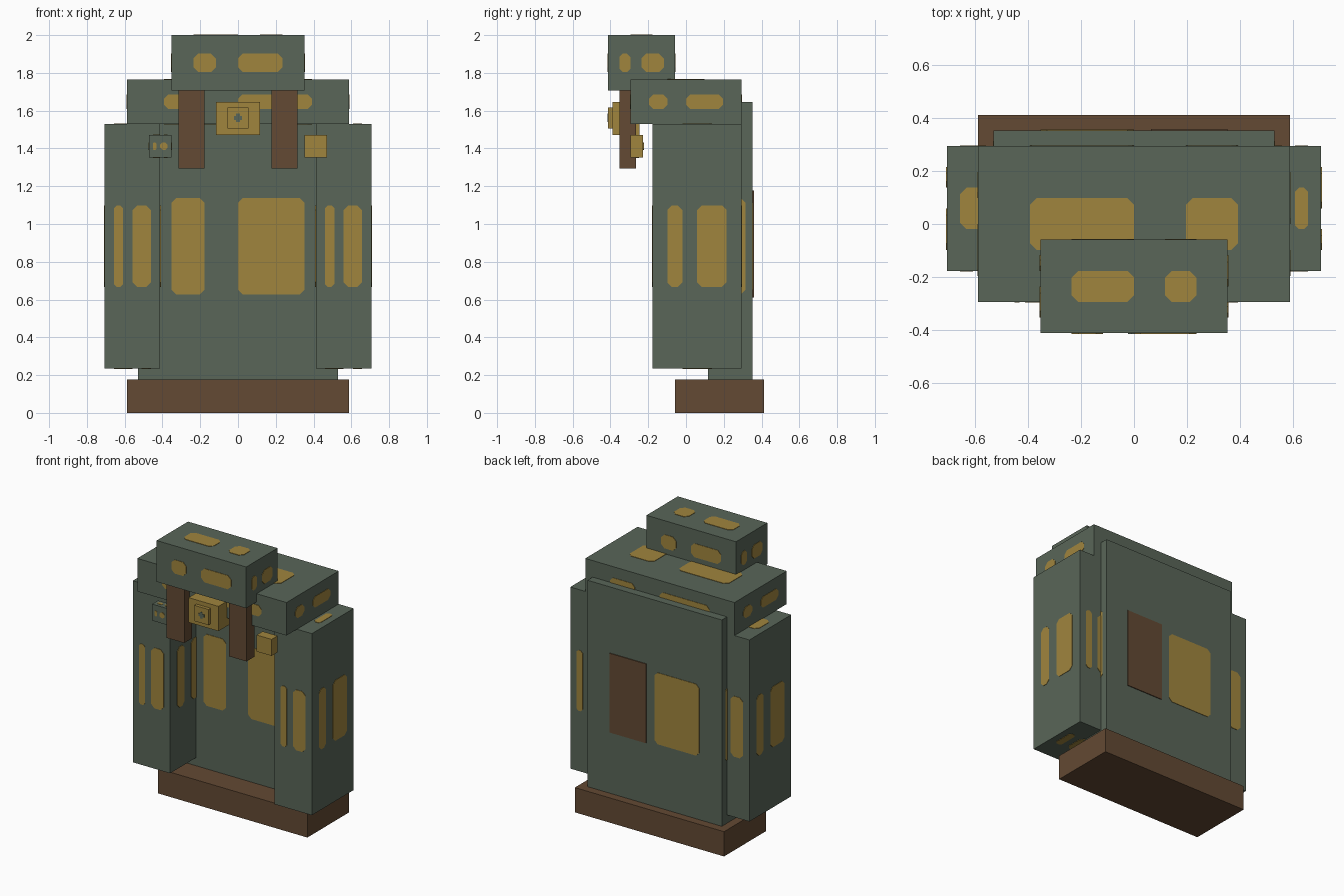
import bpy, bmesh
from mathutils import Vector

cube = bpy.data.objects.get("Cube")
if cube:
    bpy.data.objects.remove(cube, do_unlink=True)


def material(name, rgb):
    m = bpy.data.materials.new(name)
    m.use_nodes = True
    m.diffuse_color = (*rgb, 1)
    m.node_tree.nodes["Principled BSDF"].inputs["Base Color"].default_value = (*rgb, 1)
    return m


GREEN = material("moss_green", (0.100, 0.133, 0.098))
OCHRE = material("ochre_yellow", (0.352, 0.235, 0.048))
BROWN = material("dark_brown", (0.125, 0.067, 0.033))
U = 2 / 34  # modelling unit: the whole model is 34 units tall
LIFT = 0.003  # thickness of painted patches


def add_plate(bm, centre, right, up, normal, w, h):
    """Thin plate with cut corners, lying on a face."""
    c = min(0.025, 0.3 * min(w, h))
    a, b = w / 2, h / 2
    outline = [(a - c, -b), (a, c - b), (a, b - c), (a - c, b),
               (c - a, b), (-a, b - c), (-a, c - b), (c - a, -b)]
    base = [centre + right * x + up * y for x, y in outline]
    low = [bm.verts.new(p) for p in base]
    top = [bm.verts.new(p + normal * LIFT) for p in base]
    faces = [bm.faces.new(top)]
    for i in range(8):
        j = (i + 1) % 8
        faces.append(bm.faces.new((low[i], low[j], top[j], top[i])))
    for f in faces:
        f.material_index = 1


# Outward normal, rightward and upward direction of each side of a box
SIDES = [((0, -1, 0), (1, 0, 0), (0, 0, 1)), ((0, 1, 0), (-1, 0, 0), (0, 0, 1)),
         ((1, 0, 0), (0, 1, 0), (0, 0, 1)), ((-1, 0, 0), (0, -1, 0), (0, 0, 1)),
         ((0, 0, 1), (-1, 0, 0), (0, -1, 0)), ((0, 0, -1), (-1, 0, 0), (0, 1, 0))]


def box(name, xs, ys, zs, mat, patches=False):
    """Box from ranges in units; each side may carry a narrow and a wide patch."""
    lo = Vector((xs[0], ys[0], zs[0])) * U
    hi = Vector((xs[1], ys[1], zs[1])) * U
    mid, size = (lo + hi) / 2, hi - lo
    bm = bmesh.new()
    bmesh.ops.create_cube(bm, size=1)
    bmesh.ops.scale(bm, vec=size, verts=bm.verts)
    bmesh.ops.translate(bm, vec=mid, verts=bm.verts)
    if patches:
        for n, r, u in SIDES:
            n, r, u = Vector(n), Vector(r), Vector(u)
            w, h, d = (abs(v.dot(size)) for v in (r, u, n))
            face = mid + n * d / 2
            add_plate(bm, face - r * w / 4, r, u, n, w / 6, h / 3)
            add_plate(bm, face + r * w / 6, r, u, n, w / 3, h / 3)
    mesh = bpy.data.meshes.new(name)
    bm.to_mesh(mesh)
    bm.free()
    mesh.materials.append(mat)
    mesh.materials.append(OCHRE)
    ob = bpy.data.objects.new(name, mesh)
    bpy.context.collection.objects.link(ob)
    return ob


# Body
box("base", (-10, 10), (-1, 7), (0, 3), BROWN)
box("back_panel", (-9, 9), (2, 6), (2, 28), GREEN, True)
box("left_pillar", (7, 12), (-3, 5), (4, 26), GREEN, True)
box("right_pillar", (-12, -7), (-3, 5), (4, 26), GREEN, True)
box("upper_block", (-10, 10), (-5, 5), (26, 30), GREEN, True)
box("top_block", (-6, 6), (-7, -1), (29, 34), GREEN, True)

# Brown plate on the back
box("back_plate", (1.1, 6), (5.95, 6.1), (10.4, 20), BROWN)

# Hanging straps
box("left_strap", (3, 5.35), (-6, -4.5), (22, 29.2), BROWN)
box("right_strap", (-5.35, -3), (-6, -4.5), (22, 29.2), BROWN)

# Centre buckle with stud and round mark
box("buckle", (-2, 2), (-6.6, -4.2), (25, 28), OCHRE)
box("buckle_stud", (-0.95, 0.95), (-7, -6.5), (25.6, 27.5), OCHRE)
box("stud_mark_wide", (-0.38, 0.38), (-7.05, -6.95), (26.38, 26.72), GREEN)
box("stud_mark_tall", (-0.17, 0.17), (-7.06, -6.95), (26.17, 26.93), GREEN)

# Small side buttons
box("left_button", (6, 8), (-5, -3.85), (23, 25), OCHRE)
box("right_button", (-8, -6), (-5, -3.85), (23, 25), GREEN, True)
